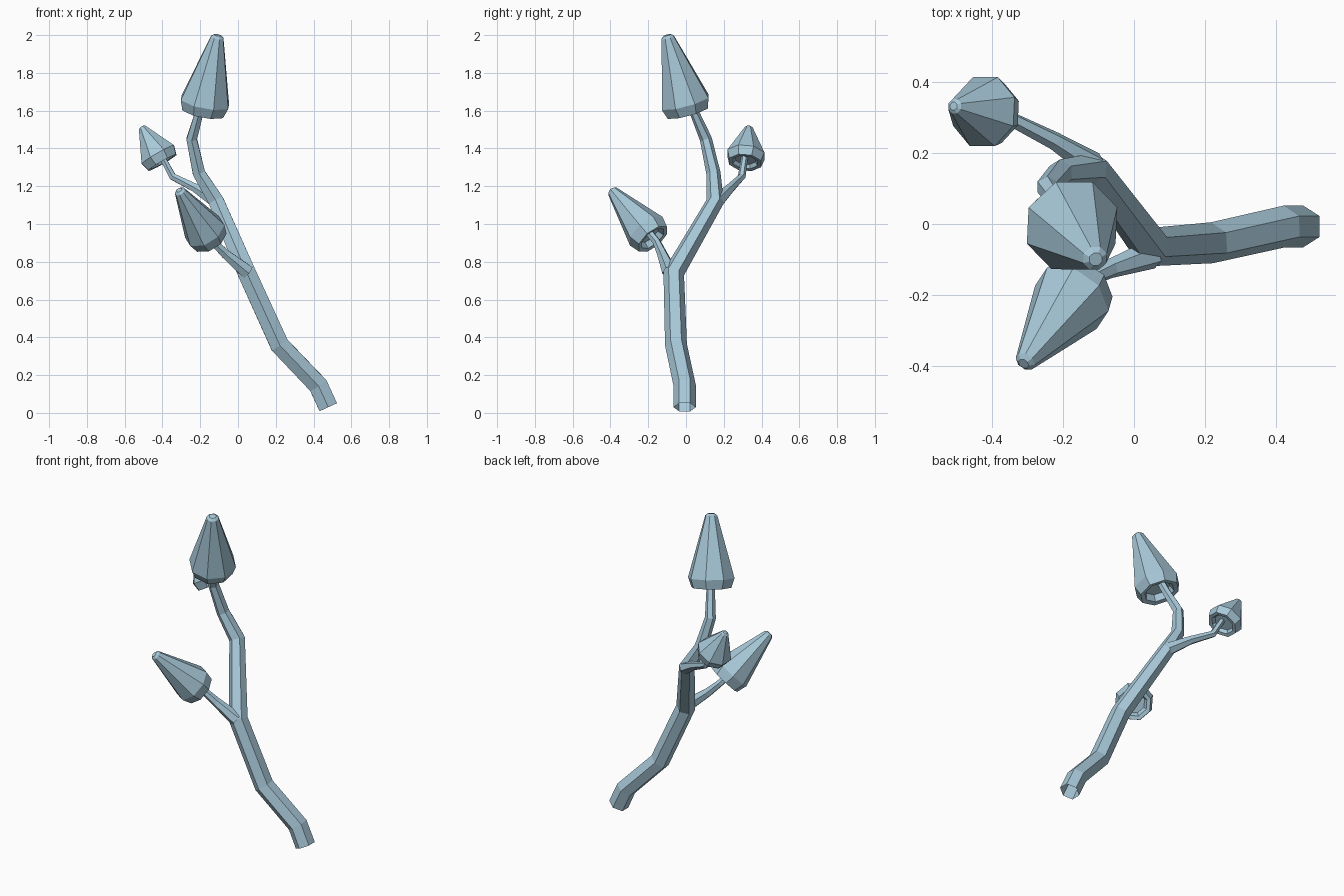
import bpy, bmesh, math
from mathutils import Vector

if "Cube" in bpy.data.objects:
    bpy.data.objects.remove(bpy.data.objects["Cube"])

mat = bpy.data.materials.new("pale_blue")
mat.diffuse_color = (0.39, 0.58, 0.69, 1)
mat.use_nodes = True
mat.node_tree.nodes["Principled BSDF"].inputs["Base Color"].default_value = mat.diffuse_color


def finish(name, bm):
    mesh = bpy.data.meshes.new(name)
    bm.normal_update()
    bm.to_mesh(mesh)
    bm.free()
    mesh.materials.append(mat)
    obj = bpy.data.objects.new(name, mesh)
    bpy.context.collection.objects.link(obj)


def ring(bm, centre, axis, radius, sides, phase=0.0):
    """Ring of points around an axis, first point towards +y."""
    t = axis.normalized()
    u = Vector((0, 1, 0))
    u = (u - t * u.dot(t)).normalized()
    v = t.cross(u)
    angles = [2 * math.pi * (i + phase) / sides for i in range(sides)]
    return [bm.verts.new(centre + (u * math.cos(a) + v * math.sin(a)) * radius) for a in angles]


def bridge(bm, a, b):
    n = len(a)
    for i in range(n):
        j = (i + 1) % n
        bm.faces.new((a[i], a[j], b[j], b[i]))


def stem(name, path, sides=6):
    """Open tapered tube; path rows are x, y, z, radius."""
    bm = bmesh.new()
    pts = [Vector(p[:3]) for p in path]
    last = None
    for i, p in enumerate(pts):
        before = (p - pts[i - 1]).normalized() if i else Vector()
        after = (pts[i + 1] - p).normalized() if i < len(pts) - 1 else Vector()
        r = ring(bm, p, before + after, path[i][3], sides)
        if last:
            bridge(bm, last, r)
        last = r
    finish(name, bm)


def cap(name, base, tip, radius, tip_radius, kink):
    """Eight-sided mushroom cap with a hollow underside."""
    bm = bmesh.new()
    base, tip = Vector(base), Vector(tip)
    axis = tip - base
    profile = [(0.55, 0.10), (0.66, 0.01), (0.86, 0.0), (1.0, kink),
               (tip_radius / radius, 0.97), (tip_radius * 0.55 / radius, 1.0)]
    rings = [ring(bm, base + axis * t, axis, radius * r, 8, 0.5) for r, t in profile]
    for a, b in zip(rings, rings[1:]):
        bridge(bm, a, b)
    bm.faces.new(rings[0][::-1])
    bm.faces.new(rings[-1])
    finish(name, bm)


# Main stalk and its two side stalks
stem("main_stalk", [(0.478, -0.007, 0.03, 0.059), (0.425, -0.007, 0.145, 0.059),
                    (0.22, -0.053, 0.36, 0.058), (0.047, -0.065, 0.74, 0.056),
                    (-0.115, 0.155, 1.12, 0.047), (-0.207, 0.145, 1.27, 0.038),
                    (-0.245, 0.105, 1.45, 0.032), (-0.205, 0.045, 1.59, 0.025),
                    (-0.19, 0.02, 1.65, 0.025)])
stem("front_stalk", [(0.05, -0.085, 0.745, 0.042), (-0.065, -0.125, 0.84, 0.028),
                     (-0.13, -0.155, 0.905, 0.022), (-0.17, -0.20, 0.96, 0.022)])
stem("back_stalk", [(-0.115, 0.165, 1.12, 0.04), (-0.225, 0.235, 1.19, 0.026),
                    (-0.345, 0.295, 1.25, 0.021), (-0.405, 0.311, 1.36, 0.018)])

# Mushroom caps
cap("top_cap", (-0.185, 0.01, 1.592), (-0.108, -0.10, 2.0), 0.138, 0.036, 0.13)
cap("front_cap", (-0.15, -0.175, 0.92), (-0.312, -0.395, 1.18), 0.115, 0.03, 0.16)
cap("back_cap", (-0.40, 0.313, 1.325), (-0.51, 0.333, 1.515), 0.106, 0.022, 0.22)
